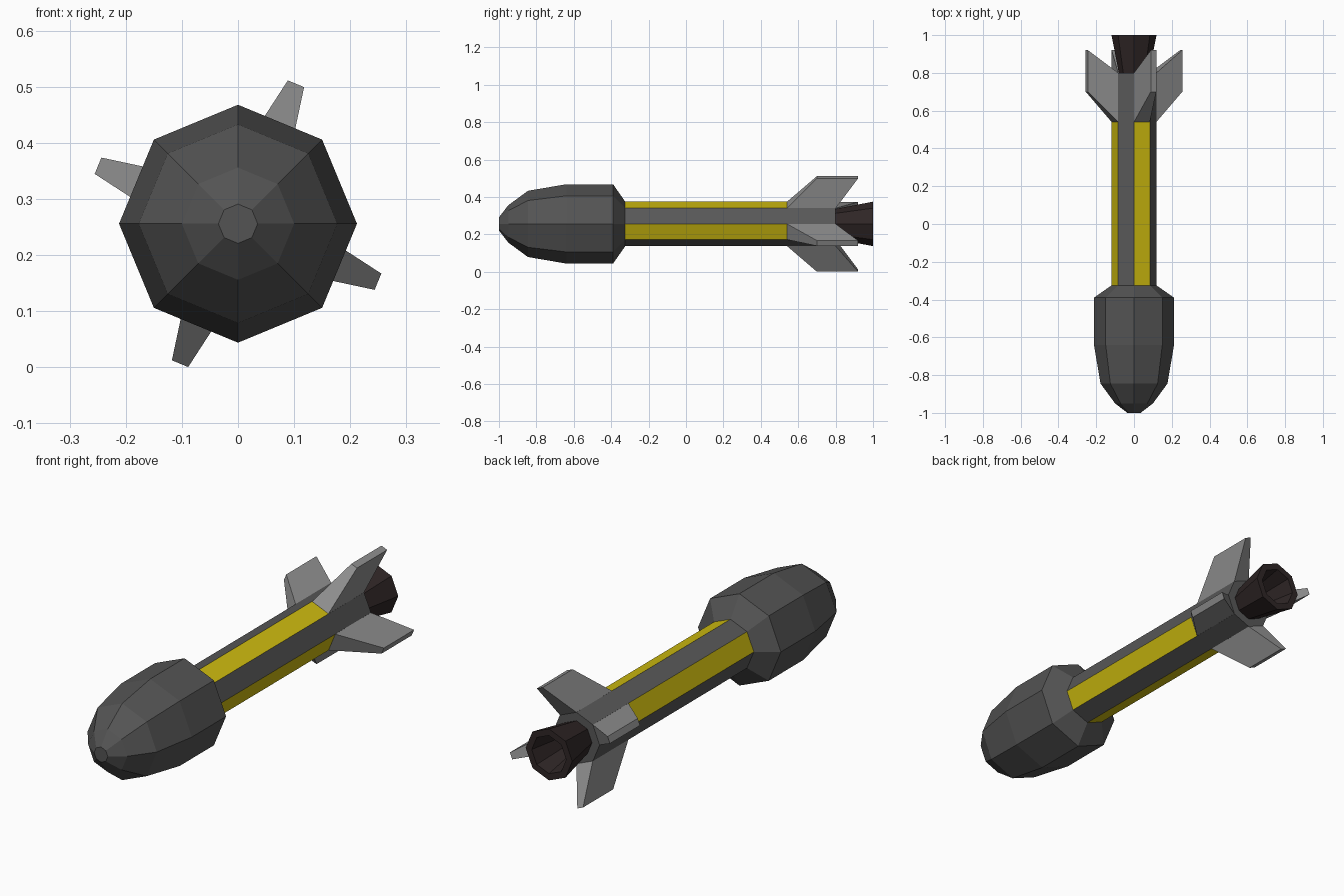
import bpy, bmesh, math
from mathutils import Vector

if "Cube" in bpy.data.objects:
    bpy.data.objects.remove(bpy.data.objects["Cube"])

N = 8            # sides of every lathed part
CZ = 0.256       # height of the long axis
R = 0.119        # body tube radius


def material(name, rgb):
    m = bpy.data.materials.new(name)
    m.diffuse_color = (*rgb, 1)
    m.use_nodes = True
    m.node_tree.nodes["Principled BSDF"].inputs["Base Color"].default_value = m.diffuse_color
    return m


warhead_grey = material("warhead dark grey", (0.088, 0.088, 0.088))
body_grey = material("body grey", (0.098, 0.098, 0.098))
yellow = material("stripe yellow", (0.62, 0.50, 0.005))
fin_grey = material("fin light grey", (0.27, 0.27, 0.27))
nozzle_brown = material("nozzle dark brown", (0.028, 0.019, 0.019))


def at(r, angle, y):
    return Vector((r * math.cos(angle), y, CZ + r * math.sin(angle)))


def finish(bm, name, mats):
    bmesh.ops.recalc_face_normals(bm, faces=bm.faces)
    mesh = bpy.data.meshes.new(name)
    bm.to_mesh(mesh)
    bm.free()
    for m in mats:
        mesh.materials.append(m)
    ob = bpy.data.objects.new(name, mesh)
    bpy.context.collection.objects.link(ob)
    return ob


def lathe(name, profile, mats, closed=False, rule=None):
    """Turn (y, radius) points round the long axis; rule picks a face's material."""
    bm = bmesh.new()
    rings = [[bm.verts.new(at(r, math.tau * i / N, y)) for i in range(N)]
             for y, r in profile]
    pairs = list(zip(rings, rings[1:]))
    if closed:
        pairs.append((rings[-1], rings[0]))
    for k, (a, b) in enumerate(pairs):
        for i in range(N):
            j = (i + 1) % N
            f = bm.faces.new((a[i], a[j], b[j], b[i]))
            if rule:
                f.material_index = rule(k, i)
    if not closed:
        bm.faces.new(rings[0])
        bm.faces.new(rings[-1])
    return finish(bm, name, mats)


# Faceted warhead with blunt nose and sloped shoulder
lathe("warhead", [(-1.0, 0.035), (-0.95, 0.10), (-0.845, 0.177), (-0.64, 0.212),
                  (-0.39, 0.212), (-0.325, R)], [warhead_grey])

# Body tube: alternate faces of the front section are yellow
lathe("body_tube", [(-0.33, R), (0.54, R), (0.80, R)], [body_grey, yellow],
      rule=lambda k, i: 1 if k == 0 and i % 2 else 0)

# Hollow flared nozzle; the body's back face shows at its bottom
lathe("nozzle", [(0.799, 0.08), (1.0, R), (1.0, 0.088), (0.799, 0.05)],
      [nozzle_brown], closed=True)

# Four swept fins, tapering from a full body face to a thin tip
BASE_R, BASE_W = 0.1095, 0.0453
TIP_R, TIP_W = 0.27, 0.0157
for n in range(4):
    ang = math.radians(67.5 + 90 * n)
    side = Vector((-math.sin(ang), 0, math.cos(ang)))
    bm = bmesh.new()

    def section(r, w, y0, y1):
        return [bm.verts.new(at(r, ang, y) + side * s * w)
                for y, s in ((y0, -1), (y0, 1), (y1, 1), (y1, -1))]

    base = section(BASE_R, BASE_W, 0.54, 0.80)
    tip = section(TIP_R, TIP_W, 0.70, 0.92)
    bm.faces.new(base)
    bm.faces.new(tip)
    for i in range(4):
        j = (i + 1) % 4
        bm.faces.new((base[i], base[j], tip[j], tip[i]))
    finish(bm, f"fin_{n + 1}", [fin_grey])
